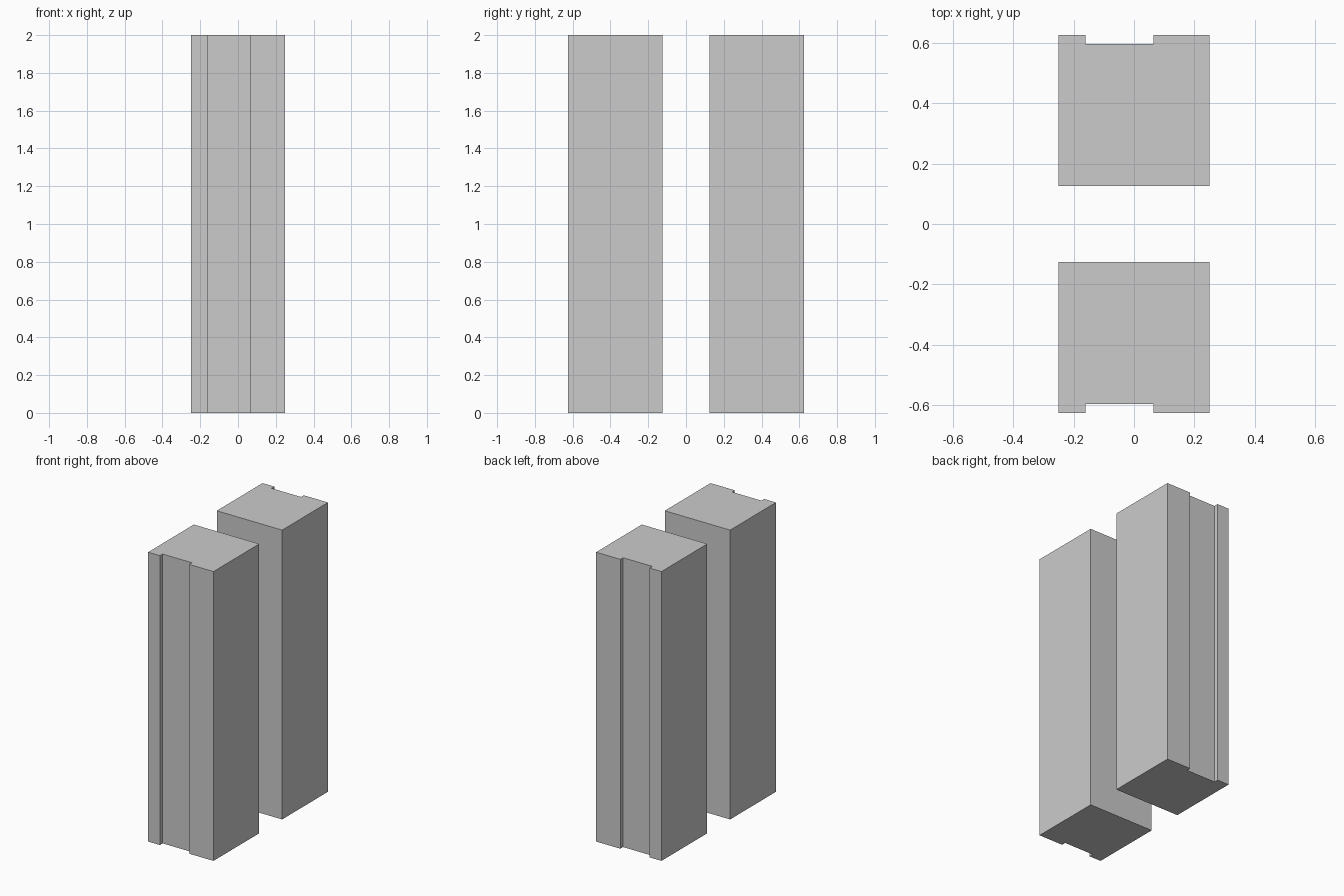
import bpy, bmesh

if "Cube" in bpy.data.objects:
    bpy.data.objects.remove(bpy.data.objects["Cube"])

HEIGHT = 2.0
# Plan outline of the rear block: square with a shallow channel in its outer face
OUTLINE = [(-0.25, 0.125), (0.25, 0.125), (0.25, 0.625), (0.065, 0.625),
           (0.065, 0.595), (-0.16, 0.595), (-0.16, 0.625), (-0.25, 0.625)]


def pillar(name, side):
    """Extrude the outline upward; side = -1 mirrors it to the front."""
    bm = bmesh.new()
    base = bm.faces.new([bm.verts.new((x, y * side, 0)) for x, y in OUTLINE])
    ext = bmesh.ops.extrude_face_region(bm, geom=[base], use_keep_orig=True)
    top = [g for g in ext["geom"] if isinstance(g, bmesh.types.BMVert)]
    bmesh.ops.translate(bm, verts=top, vec=(0, 0, HEIGHT))
    bmesh.ops.recalc_face_normals(bm, faces=bm.faces)
    mesh = bpy.data.meshes.new(name)
    bm.to_mesh(mesh)
    bm.free()
    bpy.context.collection.objects.link(bpy.data.objects.new(name, mesh))


# Two pillars mirrored front to back, channels facing outward
for name, side in (("rear_pillar", 1), ("front_pillar", -1)):
    pillar(name, side)
